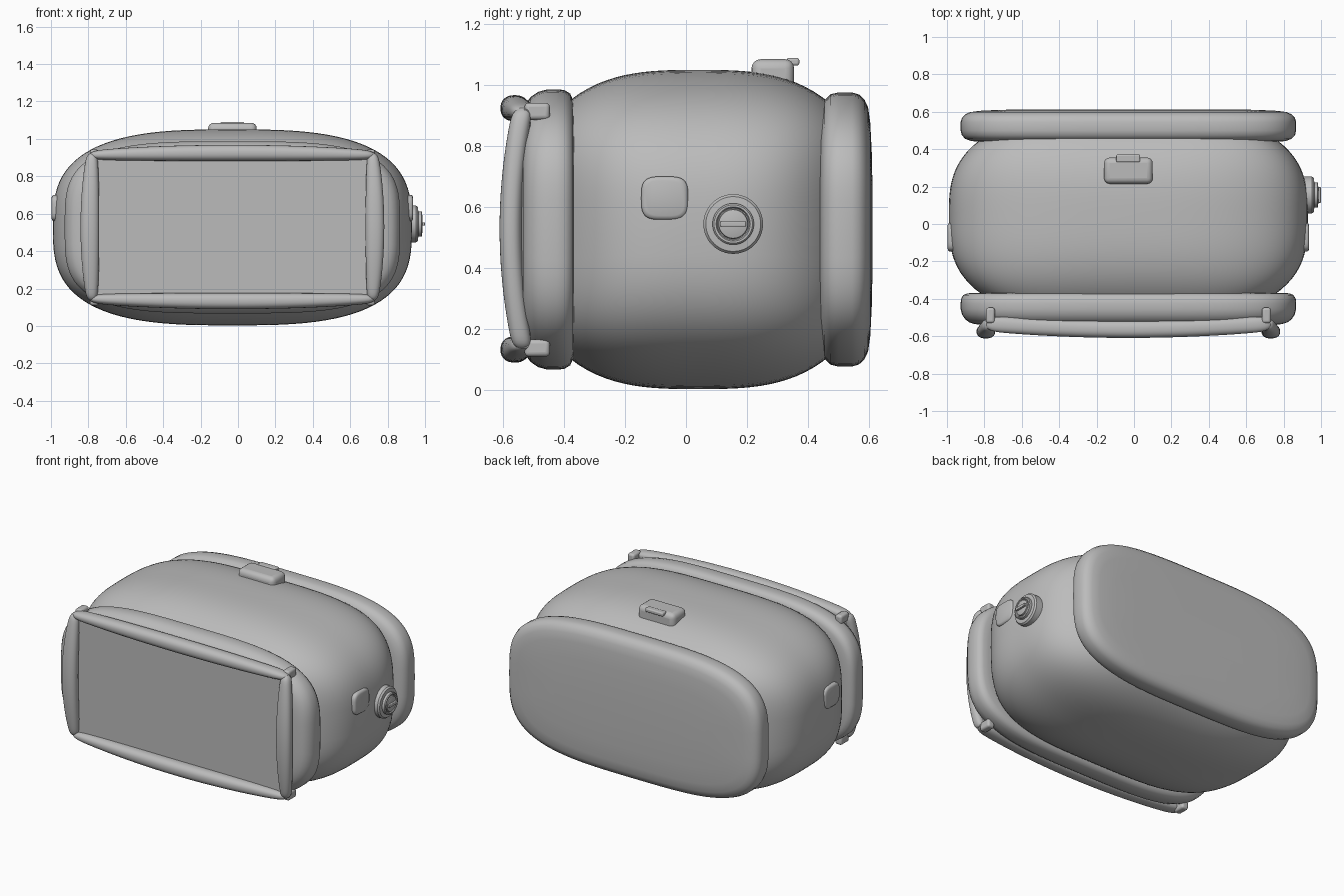
import bpy, math
from mathutils import Vector

cube = bpy.data.objects.get("Cube")
if cube:
    bpy.data.objects.remove(cube)

grey = bpy.data.materials.new("plain grey")
grey.use_nodes = True
colour = (0.5, 0.5, 0.5, 1)
grey.diffuse_color = colour
grey.node_tree.nodes["Principled BSDF"].inputs["Base Color"].default_value = colour

X, Y, Z = Vector((1, 0, 0)), Vector((0, 1, 0)), Vector((0, 0, 1))
MID_X, MID_Z = -0.03, 0.527


def finish(obj, angle=40):
    obj.data.materials.append(grey)
    bpy.ops.object.select_all(action='DESELECT')
    obj.select_set(True)
    bpy.context.view_layer.objects.active = obj
    bpy.ops.object.shade_smooth_by_angle(angle=math.radians(angle))
    return obj


def oval(centre, u, v, a, b, power=2, count=96):
    """Superellipse ring spanned by the directions u and v."""
    pts = []
    for i in range(count):
        t = math.tau * i / count
        c, s = math.cos(t), math.sin(t)
        pts.append(centre + u * math.copysign(a * abs(c) ** (2 / power), c)
                   + v * math.copysign(b * abs(s) ** (2 / power), s))
    return pts


def loft(name, rings, angle=40):
    """Skin a row of equal rings and cap both ends."""
    n = len(rings[0])
    faces = [(k * n + i, k * n + (i + 1) % n, (k + 1) * n + (i + 1) % n, (k + 1) * n + i)
             for k in range(len(rings) - 1) for i in range(n)]
    faces.append(tuple(reversed(range(n))))
    faces.append(tuple(range((len(rings) - 1) * n, len(rings) * n)))
    mesh = bpy.data.meshes.new(name)
    mesh.from_pydata([p for r in rings for p in r], [], faces)
    obj = bpy.data.objects.new(name, mesh)
    bpy.context.collection.objects.link(obj)
    bpy.context.view_layer.objects.active = obj
    obj.select_set(True)
    bpy.ops.object.mode_set(mode='EDIT')
    bpy.ops.mesh.select_all(action='SELECT')
    bpy.ops.mesh.normals_make_consistent(inside=False)
    bpy.ops.object.mode_set(mode='OBJECT')
    return finish(obj, angle)


def box(name, lo, hi, radius):
    lo, hi = Vector(lo), Vector(hi)
    bpy.ops.mesh.primitive_cube_add(size=1, location=(lo + hi) / 2)
    obj = bpy.context.object
    obj.name = name
    obj.scale = hi - lo
    bpy.ops.object.transform_apply(location=False, rotation=False, scale=True)
    bevel = obj.modifiers.new("rounding", 'BEVEL')
    bevel.width = radius
    bevel.segments = 4
    return finish(obj)


# Barrel-shaped main body, squarer in section towards the ends
rings = []
for k in range(31):
    y = -0.41 + 0.89 * k / 30
    drop = abs((y - 0.04) / 0.6) ** 3
    s = math.sqrt(1 - drop)
    rings.append(oval(Vector((MID_X, y, MID_Z)), X, Z, 0.96 * s, 0.524 * s, 2.95 + 2 * drop))
loft("main_body", rings)


# Padded slabs at both ends: (y, inset from the widest outline)
def slab(name, half_height, power, profile):
    loft(name, [oval(Vector((MID_X, y, MID_Z)), X, Z, 0.897 - i, half_height - i, power)
                for y, i in profile])


slab("back_slab", 0.45, 3.45, [
    (0.44, 0.09), (0.444, 0.055), (0.455, 0.025), (0.475, 0.006), (0.5, 0), (0.545, 0),
    (0.568, 0.007), (0.586, 0.024), (0.598, 0.05), (0.605, 0.1), (0.61, 0.2), (0.613, 0.35)])
slab("front_slab", 0.46, 3.55, [
    (-0.368, 0.07), (-0.371, 0.035), (-0.38, 0.014), (-0.4, 0.002), (-0.425, 0), (-0.455, 0),
    (-0.485, 0.008), (-0.51, 0.025), (-0.525, 0.045), (-0.535, 0.075), (-0.541, 0.13),
    (-0.543, 0.3)])

# Flat face panel recessed inside the frame
box("face_panel", (-0.78, -0.547, 0.14), (0.72, -0.51, 0.915), 0.006)


# Frame bars, bowed outward and fattest in the middle
def bar(name, along, across, centre, half, bow, thick, depth):
    rings = []
    for k in range(41):
        t = math.sin(math.pi * (k / 40 - 0.5))
        bulge = 1 - t * t
        tip = max(0.35, math.sqrt(1 - abs(t) ** 30))
        p = centre + along * (half * t) - Y * (bow * bulge) + across * (0.012 * bulge)
        rings.append(oval(p, across, Y, thick * tip * (0.5 + 0.5 * bulge ** 0.7),
                          depth * tip * (0.88 + 0.12 * bulge), 2.3, 32))
    loft(name, rings, 60)


for side, label in ((-1, "right"), (1, "left")):
    bar(label + "_frame_bar", Z, X * side, Vector((MID_X + side * 0.75, -0.536, 0.53)),
        0.395, 0.039, 0.05, 0.037)
    bar(("top" if side > 0 else "bottom") + "_frame_bar", X, Z * side,
        Vector((MID_X, -0.532, 0.529 + side * 0.384)), 0.765, 0.03, 0.043, 0.047)
    # Corner clips holding the frame to the slab
    for z, level in ((0.915, "upper"), (0.138, "lower")):
        x = MID_X + side * 0.738
        box(f"{level}_{label}_clip", (x - 0.024, -0.53, z - 0.028),
            (x + 0.024, -0.447, z + 0.028), 0.014)
    # Low raised pads on the flanks
    x = MID_X + side * 0.92
    loft(label + "_side_pad",
         [oval(Vector((x + side * d, -0.07, 0.63)), Y, Z, 0.077 - i, 0.071 - i, 3.6, 48)
          for d, i in ((0, 0), (0.036, 0), (0.042, 0.004), (0.046, 0.013))])

# Latch on top with its small tab
box("top_latch", (-0.16, 0.215, 0.96), (0.1, 0.355, 1.086), 0.03)
box("latch_tab", (-0.095, 0.33, 1.065), (0.033, 0.372, 1.09), 0.008)

# Round dial on the left flank: (x, radius)
dial = [(0.88, 0.098), (0.952, 0.098), (0.962, 0.09), (0.964, 0.068),
        (0.98, 0.068), (0.985, 0.063), (0.985, 0.056), (0.976, 0.052), (0.976, 0.049),
        (0.985, 0.047), (0.987, 0.043)]
loft("dial", [oval(Vector((x, 0.155, 0.545)), Y, Z, r, r, 2, 48) for x, r in dial], 35)
box("dial_grip", (0.98, 0.113, 0.536), (1.0, 0.197, 0.554), 0.004)
